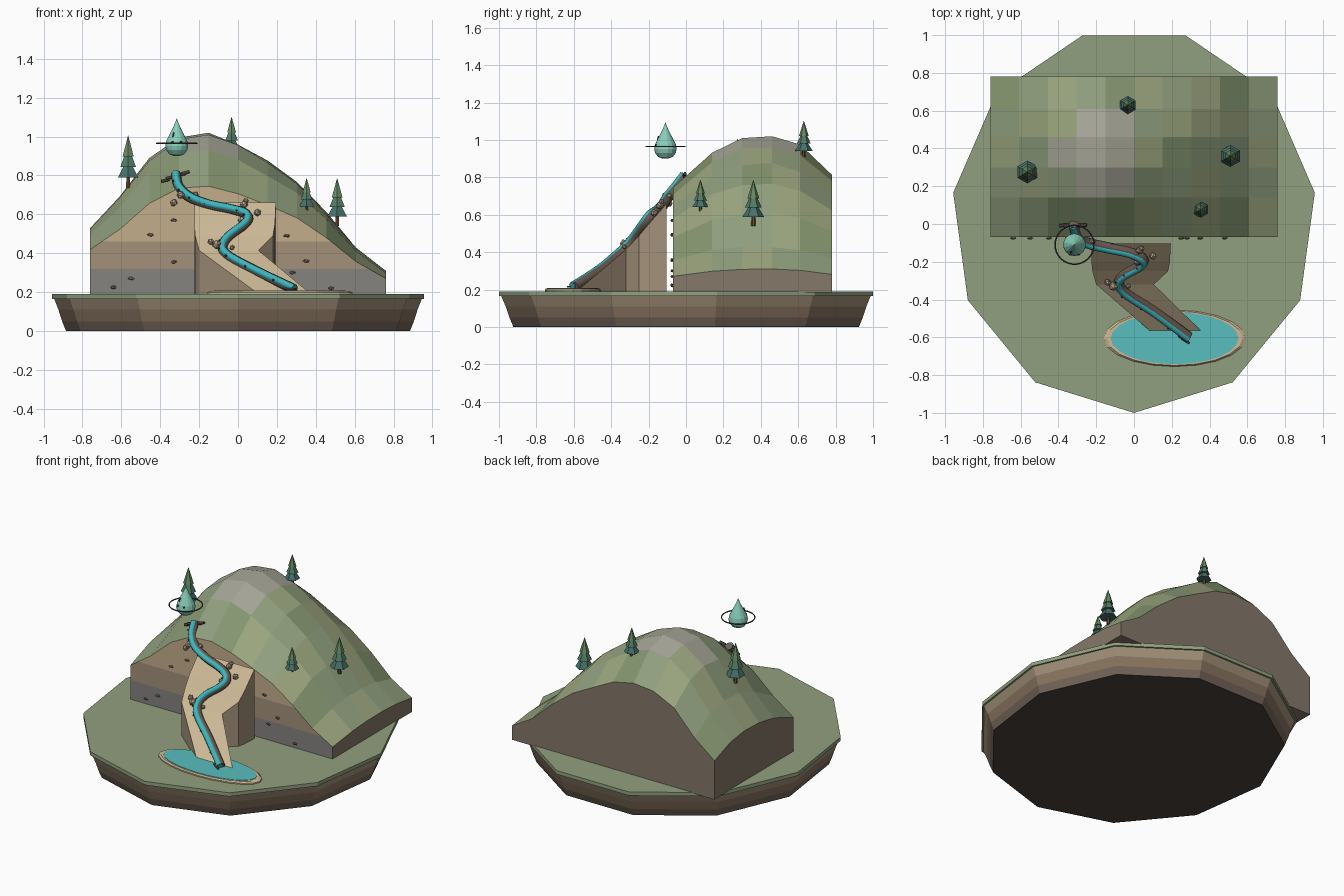
import bpy, bmesh, math, random
from mathutils import Vector, Matrix

if "Cube" in bpy.data.objects:
    bpy.data.objects.remove(bpy.data.objects["Cube"])

random.seed(4)


def mat(name, hexcode):
    m = bpy.data.materials.new(name)
    rgb = [int(hexcode[i:i + 2], 16) / 255 for i in (0, 2, 4)]
    m.diffuse_color = [((c + .055) / 1.055) ** 2.4 for c in rgb] + [1]
    m.use_nodes = True
    m.node_tree.nodes["Principled BSDF"].inputs["Base Color"].default_value = m.diffuse_color
    return m


COL = {n: mat(n, h) for n, h in dict(
    grass="91A07F", grass_b="9CA67F", grass_c="84956F", peak="A5A597", soil="85786A",
    tan="C4AE8C", mid="A3917A", grey="858380", dark="4A423C", sand="CDB996",
    earth="8A7561", earth_b="75655A", water="5ABDBD", stream="3FB5BD", channel="6B5C52",
    rock="B29F88", trunk="6B5138", pine="47706A", pine_b="557A66", pine_c="688A63",
    drop="88CDBB").items()}


def finish(bm, name, *mats):
    bmesh.ops.recalc_face_normals(bm, faces=bm.faces)
    me = bpy.data.meshes.new(name)
    bm.to_mesh(me)
    bm.free()
    ob = bpy.data.objects.new(name, me)
    bpy.context.collection.objects.link(ob)
    for m in mats:
        me.materials.append(COL[m])
    return ob


def lathe(name, profile, n, m, loc=(0, 0, 0), sx=1, sy=1, start=-math.pi / 2):
    """Stack of rings (radius, z), capped at both ends."""
    bm = bmesh.new()
    rings = [[bm.verts.new((loc[0] + r * sx * math.cos(start + i * math.tau / n),
                            loc[1] + r * sy * math.sin(start + i * math.tau / n), loc[2] + z))
              for i in range(n)] for r, z in profile]
    for a, b in zip(rings, rings[1:]):
        for i in range(n):
            bm.faces.new((a[i], a[(i + 1) % n], b[(i + 1) % n], b[i]))
    bm.faces.new(rings[0])
    bm.faces.new(rings[-1])
    return finish(bm, name, m)


def tube(name, pts, r, m, cyclic=False, res=2):
    cu = bpy.data.curves.new(name, 'CURVE')
    cu.dimensions = '3D'
    cu.bevel_depth, cu.bevel_resolution = r, res
    cu.use_fill_caps = True
    s = cu.splines.new('POLY')
    s.points.add(len(pts) - 1)
    for p, q in zip(s.points, pts):
        p.co = (*q, 1)
    s.use_cyclic_u = cyclic
    cu.materials.append(COL[m])
    ob = bpy.data.objects.new(name, cu)
    bpy.context.collection.objects.link(ob)


def rock(name, loc, size, m="rock"):
    bm = bmesh.new()
    rot = Matrix.Rotation(random.random() * 3, 4, Vector((1, .6, .3)).normalized())
    bmesh.ops.create_icosphere(bm, subdivisions=1, radius=1,
                               matrix=Matrix.Translation(loc) @ Matrix.Diagonal((*size, 1)) @ rot)
    finish(bm, name, m)


# island base: stepped eleven-sided slabs
for name, m, prof in (
        ("base_bottom", "dark", [(.925, 0), (.926, .004)]),
        ("base_lower", "earth_b", [(.926, .004), (.945, .05)]),
        ("base_middle", "earth", [(.945, .05), (.965, .11)]),
        ("base_upper", "mid", [(.965, .11), (.988, .165)]),
        ("base_grass", "grass", [(1, .165), (1, .19)])):
    lathe(name, prof, 11, m, (0, .02, 0), .967, 1.02)

# hill: faceted height field with soil walls and a banded front cliff
F = [.34, .50, .70, .81, .83, .775, .68, .57, .42, .24, .12]
G = [(-.07, .675), (.14, .90), (.30, .985), (.46, 1), (.61, .94), (.78, .76)]
bm = bmesh.new()
top = [[bm.verts.new((-.76 + .152 * i, y, .19 + f * g + (random.uniform(-.008, .008) if 0 < i < 10 else 0)))
        for i, f in enumerate(F)] for y, g in G]
for j in range(5):
    for i in range(10):
        f = bm.faces.new((top[j][i], top[j][i + 1], top[j + 1][i + 1], top[j + 1][i]))
        peak = f.calc_center_median().z > .93
        f.material_index = 3 if peak else random.choice((0, 0, 1, 2))
rim = top[0] + [r[-1] for r in top[1:]] + top[-1][-2::-1] + [r[0] for r in top[-2:0:-1]]
low = [bm.verts.new((v.co.x, v.co.y, .185)) for v in rim]
front = []
for k in range(len(rim)):
    n = (k + 1) % len(rim)
    f = bm.faces.new((rim[k], low[k], low[n], rim[n]))
    f.material_index = 4
    if k < 10:
        front.append(f)
bm.faces.new(low).material_index = 4
for z in (.32, .46):
    geom = set(front)
    for f in front:
        geom |= set(f.edges) | set(f.verts)
    bmesh.ops.bisect_plane(bm, geom=list(geom), plane_co=(0, 0, z), plane_no=(0, 0, 1))
    front = [f for f in bm.faces if all(v.co.y < -.069 for v in f.verts)]
for f in front:
    z = f.calc_center_median().z
    f.material_index = 7 if z < .32 else 6 if z < .46 else 5
finish(bm, "hill", "grass", "grass_b", "grass_c", "peak", "soil", "tan", "mid", "grey")

# stones set in the cliff
for x, z in ((-.45, .495), (-.33, .355), (-.64, .225), (.35, .36), (.48, .22), (-.33, .57),
             (-.55, .27), (.28, .30), (.25, .49)):
    rock("cliff_stone", (x, -.075, z), (.018, .008, .009), "earth_b")

# buttress ramp under the stream: (y, z, left x, right x)
ST = [(-.103, .66, -.225, .195), (-.20, .55, -.225, .19), (-.25, .49, -.22, .18),
      (-.32, .415, -.20, .105), (-.58, .195, .10, .37)]
bm = bmesh.new()
rows = [[bm.verts.new(c) for c in ((a, y, z), (b, y, z), (b, y, .188), (a, y, .188))] for y, z, a, b in ST]
for p, q in zip(rows, rows[1:]):
    for i in range(4):
        n = (i + 1) % 4
        f = bm.faces.new((p[i], p[n], q[n], q[i]))
        f.material_index = 0 if i == 0 else 1
bm.faces.new(rows[0]).material_index = 1
bm.faces.new(rows[-1])
finish(bm, "stream_buttress", "sand", "mid")

# winding stream: channel tube with the water tube showing on its front
CTRL = [Vector(p) for p in (
    (-.32, .0, .81), (-.305, -.05, .745), (-.25, -.095, .69), (-.15, -.12, .65), (-.03, -.145, .625),
    (.045, -.18, .60), (.04, -.215, .555), (-.05, -.265, .485), (-.08, -.31, .43), (-.04, -.365, .38),
    (.1, -.455, .305), (.29, -.595, .215))]
path = []
ext = [CTRL[0]] + CTRL + [CTRL[-1]]
for a, b, c, d in zip(ext, ext[1:], ext[2:], ext[3:]):
    for s in range(4):
        t = s / 4
        path.append(.5 * (2 * b + (c - a) * t + (2 * a - 5 * b + 4 * c - d) * t * t + (3 * b - a - 3 * c + d) * t ** 3))
path.append(CTRL[-1])
tube("stream_channel", path, .026, "channel")
tube("stream_water", [p + Vector((-.002, -.014, .006)) for p in path], .019, "stream")

# pegs beside the channel, twigs at the spring and at the outlet
for k in range(3, len(path), 3):
    rock("channel_peg", path[k] + Vector((-.022, -.022, .008)), (.007, .007, .007), "dark")
for dx, z in ((-.055, .775), (-.03, .79), (.03, .805), (.05, .815)):
    tube("spring_twig", [(-.32 + dx - .02, -.01, z - .005), (-.32 + dx + .02, -.005, z + .005)], .009, "dark", res=1)
for x, y in ((.255, -.605), (.275, -.62)):
    tube("outlet_twig", [(x - .02, y + .012, .215), (x + .02, y - .012, .215)], .006, "dark", res=1)

# boulders clustered at the bends
for x, y, z, r in ((-.33, -.09, .66, .02), (-.295, -.11, .70, .022), (-.22, -.09, .70, .018), (-.36, -.06, .70, .012),
                   (.03, -.14, .65, .022), (.10, -.17, .61, .02), (.02, -.20, .57, .022), (.04, -.13, .67, .016),
                   (-.14, -.31, .46, .018), (-.11, -.33, .445, .025), (-.07, -.29, .475, .014), (-.03, -.33, .43, .014)):
    rock("boulder", (x, y, z), (r, r, r))

# pond with sandy rim
lathe("pond_rim", [(1, .188), (1, .198), (.96, .206), (.9, .206)], 20, "sand", (.215, -.605, 0), .375, .15)
lathe("pond_water", [(1, .19), (1, .2085)], 24, "water", (.215, -.605, 0), .338, .137)

# trees: trunk and three stacked six-sided cones
for x, y, z, h, r in ((-.565, .275, .735, .27, .06), (-.033, .63, .90, .20, .048),
                      (.51, .36, .54, .245, .058), (.353, .077, .605, .18, .044)):
    lathe("tree_trunk", [(r * .2, 0), (r * .16, h * .4)], 6, "trunk", (x, y, z))
    for m, a, b, s in (("pine", .2, .58, 1), ("pine_b", .40, .8, .78), ("pine_c", .6, 1, .55)):
        lathe("tree_foliage", [(r * s, h * a), (.001, h * b)], 6, m, (x, y, z))

# floating water drop with face and halo ring
D = (-.315, -.11, .9)
drop = lathe("water_drop", [(.015, 0), (.04, .01), (.055, .03), (.06, .052), (.055, .078), (.04, .108),
                            (.022, .142), (.01, .168), (.001, .192)], 14, "drop", D)
tube("drop_ring", [(D[0] + .103 * math.cos(a * math.tau / 32), D[1] + .103 * math.sin(a * math.tau / 32), .965)
                   for a in range(32)], .004, "dark", True, 1)
for dx in (-.022, .022):
    rock("drop_eye", (D[0] + dx, D[1] - .052, .972), (.007, .006, .008), "dark")
tube("drop_highlight", [(D[0] - .02, D[1] - .042, 1.0), (D[0] - .016, D[1] - .036, 1.02)], .004, "dark", res=1)
